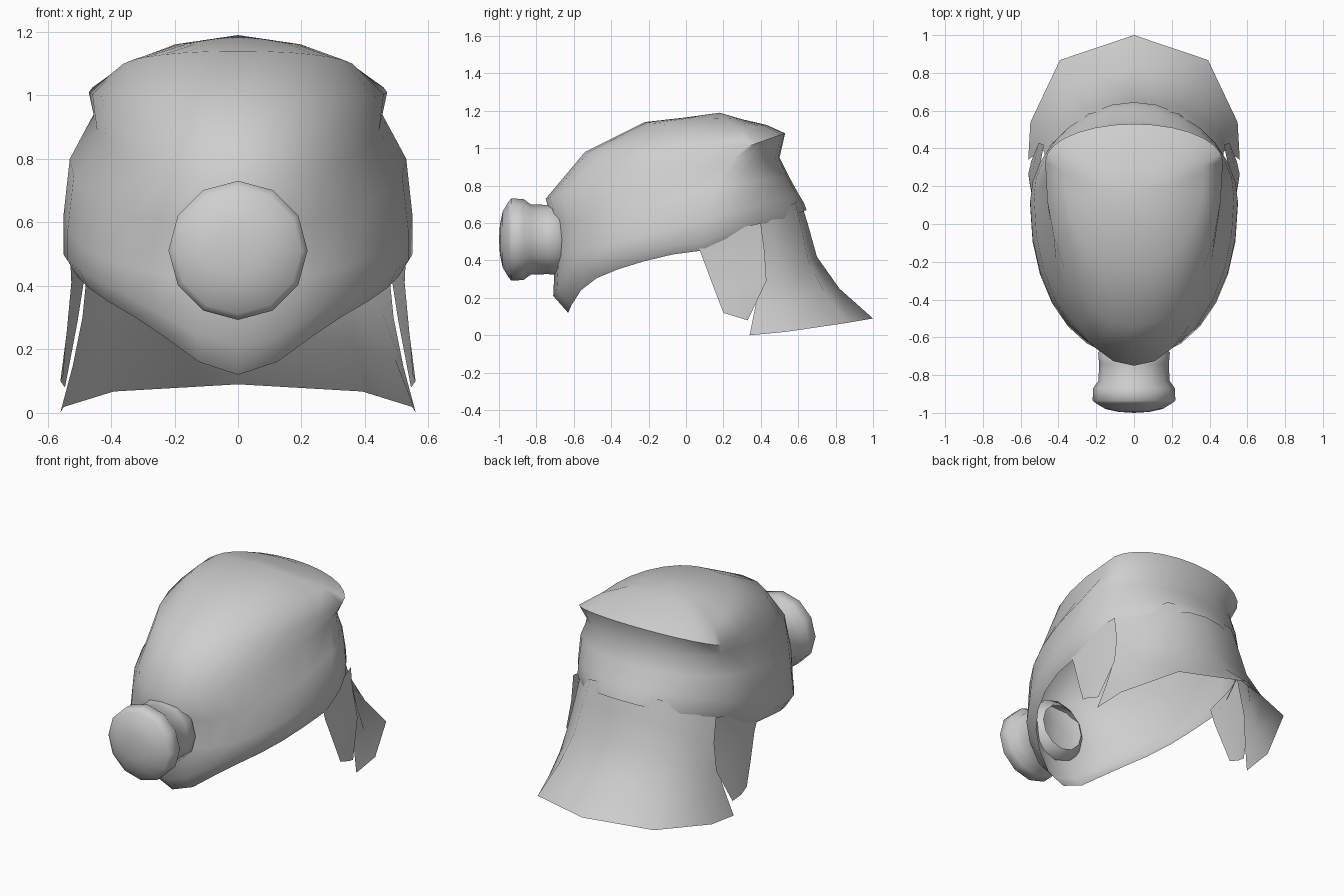
import bpy, bmesh, math

if "Cube" in bpy.data.objects:
    bpy.data.objects.remove(bpy.data.objects["Cube"])

grey = bpy.data.materials.new("plain grey")
grey.diffuse_color = (0.62, 0.62, 0.62, 1)
grey.use_nodes = True
grey.node_tree.nodes["Principled BSDF"].inputs["Base Color"].default_value = grey.diffuse_color


def finish(name, bm, angle=60):
    bmesh.ops.recalc_face_normals(bm, faces=bm.faces)
    me = bpy.data.meshes.new(name)
    bm.to_mesh(me)
    bm.free()
    ob = bpy.data.objects.new(name, me)
    bpy.context.collection.objects.link(ob)
    me.materials.append(grey)
    bpy.ops.object.select_all(action='DESELECT')
    ob.select_set(True)
    bpy.context.view_layer.objects.active = ob
    bpy.ops.object.shade_smooth_by_angle(angle=math.radians(angle))
    return ob


def loft(bm, rings, closed):
    rows = [[bm.verts.new(p) for p in r] for r in rings]
    n = len(rows[0])
    for a, b in zip(rows, rows[1:]):
        for i in range(n if closed else n - 1):
            j = (i + 1) % n
            bm.faces.new((a[i], a[j], b[j], b[i]))
    return rows


def power(v, n):
    return math.copysign(abs(v) ** (2 / n), v) if abs(v) > 1e-6 else 0.0


# Hood shell: rows from the open lower edge up to the crown
# front y, front z, half width, side y, side z, back y, back z, back squareness, has chin dip
ROWS = [
    (-0.63, 0.12, 0.52, 0.10, 0.455, 0.645, 0.67, 2.0, True),
    (-0.71, 0.21, 0.55, 0.10, 0.50, 0.63, 0.71, 2.0, True),
    (-0.70, 0.42, 0.55, 0.12, 0.62, 0.605, 0.75, 2.0, False),
    (-0.71, 0.58, 0.53, 0.15, 0.80, 0.55, 0.85, 2.1, False),
    (-0.75, 0.73, 0.455, 0.25, 0.94, 0.50, 0.95, 2.1, False),
    (-0.54, 0.98, 0.47, 0.33, 1.01, 0.53, 1.08, 2.0, False),
    (-0.22, 1.14, 0.37, 0.27, 1.087, 0.43, 1.125, 2.0, False),
    (0.00, 1.165, 0.20, 0.19, 1.16, 0.30, 1.155, 2.0, False),
]
SEG = 28
rings = []
for yf, zf, w, ys, zs, yb, zb, nb, chin in ROWS:
    ring = []
    for i in range(SEG):
        t = 2 * math.pi * i / SEG
        s, c = math.sin(t), math.cos(t)
        n, ye, ze = (2.1, yf, zf) if c >= 0 else (nb, yb, zb)
        f = abs(power(c, n))
        g = 0.6 * f ** 1.5 + 0.4 * f ** 12 if chin and c >= 0 else f
        ring.append((w * power(s, n), ys + (ye - ys) * f, zs + (ze - zs) * g))
    rings.append(ring)
bm = bmesh.new()
rows = loft(bm, rings, True)
pole = bm.verts.new((0, 0.18, 1.19))
for i in range(SEG):
    bm.faces.new((rows[-1][i], rows[-1][(i + 1) % SEG], pole))
finish("hood_shell", bm)

# Round filter canister on the front, opening into the hood
PROFILE = [(0.08, -0.995), (0.15, -0.98), (0.20, -0.95), (0.219, -0.935), (0.217, -0.87),
           (0.188, -0.83), (0.185, -0.74), (0.19, -0.68), (0.14, -0.64)]
SIDES = 12
rings = [[(r * math.sin(2 * math.pi * i / SIDES), y, 0.512 + r * math.cos(2 * math.pi * i / SIDES))
          for i in range(SIDES)] for r, y in PROFILE]
bm = bmesh.new()
rows = loft(bm, rings, True)
tip = bm.verts.new((0, -1.0, 0.512))
for i in range(SIDES):
    bm.faces.new((rows[0][i], rows[0][(i + 1) % SIDES], tip))
finish("filter_canister", bm, 70)

# Neck cloth: centre y, centre z, corner x, corner y, corner z
CLOTH = [
    (0.61, 0.73, 0.475, 0.35, 0.58),
    (0.65, 0.60, 0.475, 0.38, 0.45),
    (0.70, 0.42, 0.49, 0.40, 0.30),
    (0.82, 0.25, 0.52, 0.37, 0.15),
    (1.00, 0.09, 0.56, 0.34, 0.00),
]
TOP_SHAPE = [(0, 1), (0.5, 0.9), (0.85, 0.37), (1, 0)]
HEM_SHAPE = [(0, 1), (0.7, 0.8), (0.98, 0.3), (1, 0)]
rings = []
for k, (cy, cz, w, ys, zs) in enumerate(CLOTH):
    u = k / (len(CLOTH) - 1)
    half = []
    for (ax, ay), (bx, by) in zip(TOP_SHAPE, HEM_SHAPE):
        fx, fy = ax + (bx - ax) * u, ay + (by - ay) * u
        half.append((w * fx, ys + (cy - ys) * fy, zs + (cz - zs) * fy ** 1.3))
    rings.append([(-x, y, z) for x, y, z in half[:0:-1]] + half)
bm = bmesh.new()
loft(bm, rings, False)
finish("neck_cloth", bm, 80)

# Hanging side flaps, one for each side: front edge and back edge points
FRONT_EDGE = [(0.53, 0.05, 0.52), (0.525, 0.09, 0.41), (0.54, 0.15, 0.25), (0.55, 0.20, 0.12)]
BACK_EDGE = [(0.48, 0.40, 0.60), (0.48, 0.42, 0.45), (0.505, 0.43, 0.29), (0.545, 0.33, 0.08)]
for side, label in ((1, "right"), (-1, "left")):
    bm = bmesh.new()
    strips = []
    for a, b in zip(FRONT_EDGE, BACK_EDGE):
        mid = [(p + q) / 2 for p, q in zip(a, b)]
        mid[0] += 0.012
        strips.append([(side * p[0], p[1], p[2]) for p in (a, mid, b)])
    loft(bm, strips, False)
    finish("side_flap_" + label, bm)
